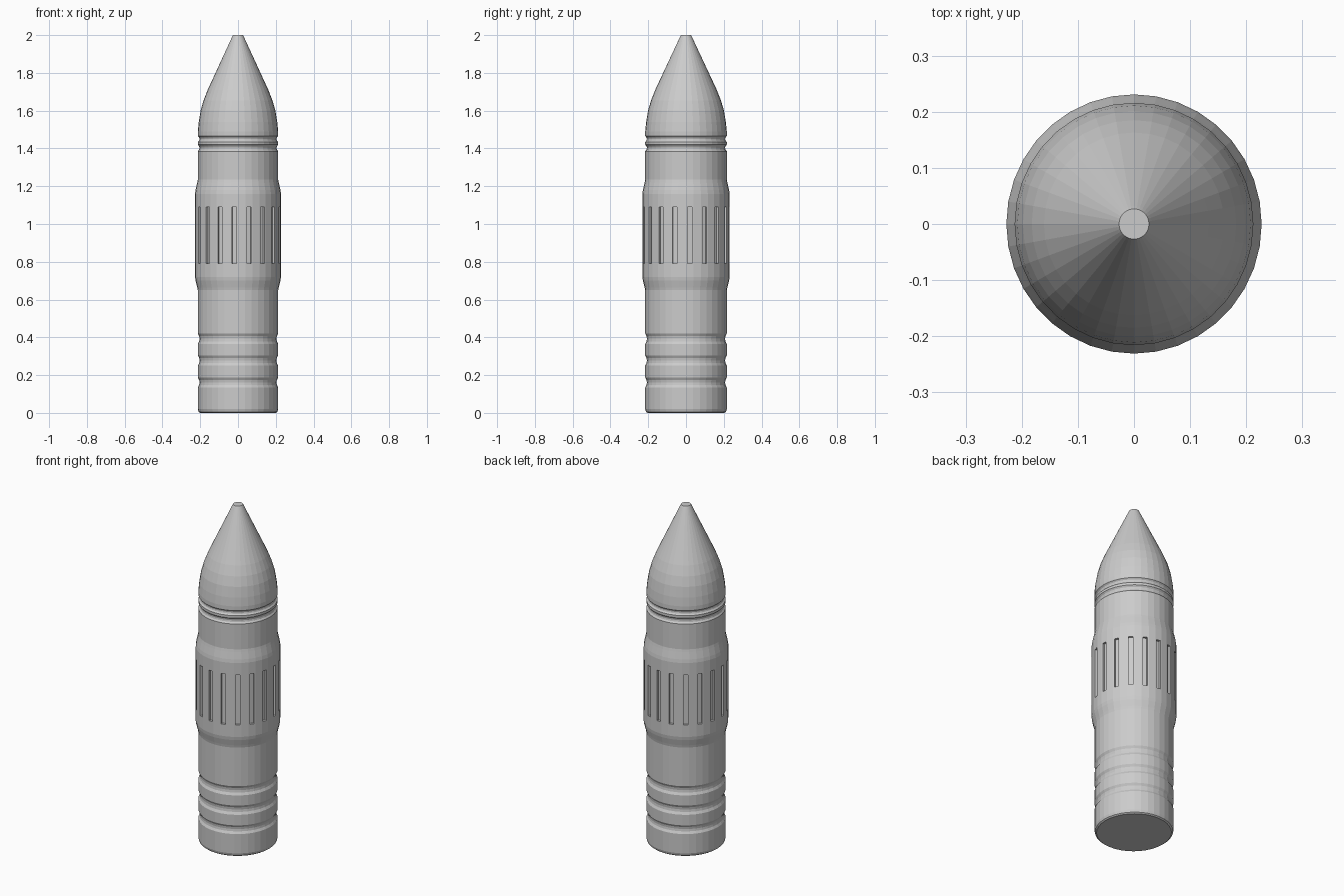
import bpy, bmesh, math
from mathutils import Matrix

if "Cube" in bpy.data.objects:
    bpy.data.objects.remove(bpy.data.objects["Cube"])

SIDES = 36
SX = 0.985  # body is very slightly narrower in x


def lathe(name, profile):
    """Spin a (radius, z) profile into a closed, faceted solid."""
    bm = bmesh.new()
    rings = []
    for r, z in profile:
        rings.append([bm.verts.new((r * SX * math.cos(2 * math.pi * i / SIDES),
                                    r * math.sin(2 * math.pi * i / SIDES), z))
                      for i in range(SIDES)])
    for a, b in zip(rings, rings[1:]):
        for i in range(SIDES):
            j = (i + 1) % SIDES
            bm.faces.new((a[i], a[j], b[j], b[i]))
    bm.faces.new(rings[0][::-1])
    bm.faces.new(rings[-1])
    me = bpy.data.meshes.new(name)
    bm.to_mesh(me)
    bm.free()
    ob = bpy.data.objects.new(name, me)
    bpy.context.collection.objects.link(ob)
    return ob


def groove(z0, z1, r=0.216, depth=0.009):
    """Rounded ring groove between two heights."""
    e = (z1 - z0) * 0.25
    return [(r, z0), (r - depth * 0.8, z0 + e), (r - depth, (z0 + z1) / 2),
            (r - depth * 0.8, z1 - e), (r, z1)]


# Body: base, grip grooves, wide middle sleeve, neck rings, pointed nose
profile = [(0.204, 0), (0.212, 0.006), (0.216, 0.02)]
profile += groove(0.135, 0.187)
profile += groove(0.25, 0.305)
profile += groove(0.365, 0.42)
profile += [(0.216, 0.65), (0.219, 0.665), (0.228, 0.70), (0.231, 0.72),
            (0.231, 1.16), (0.228, 1.18), (0.219, 1.22), (0.216, 1.235)]
profile += groove(1.385, 1.42)
profile += groove(1.435, 1.465)
profile += [(0.216, 1.49), (0.211, 1.54), (0.201, 1.60), (0.185, 1.655),
            (0.163, 1.71), (0.135, 1.77), (0.032, 1.99), (0.027, 2.0)]
body = lathe("body", profile)

# Eighteen vertical slots cut around the sleeve
bm = bmesh.new()
for k in range(18):
    m = (Matrix.Diagonal((SX, 1, 1, 1))
         @ Matrix.Rotation(math.radians(5 + 20 * k), 4, 'Z')
         @ Matrix.Translation((0.232, 0, 0.94))
         @ Matrix.Diagonal((0.03, 0.024, 0.30, 1)))
    bmesh.ops.create_cube(bm, size=1, matrix=m)
me = bpy.data.meshes.new("slot_cutter")
bm.to_mesh(me)
bm.free()
cutter = bpy.data.objects.new("slot_cutter", me)
bpy.context.collection.objects.link(cutter)
cutter.hide_render = True
cutter.display_type = 'WIRE'

mod = body.modifiers.new("slots", 'BOOLEAN')
mod.operation = 'DIFFERENCE'
mod.solver = 'EXACT'
mod.object = cutter
bpy.context.view_layer.objects.active = body
body.select_set(True)
bpy.ops.object.modifier_apply(modifier=mod.name)
bpy.data.objects.remove(cutter)
